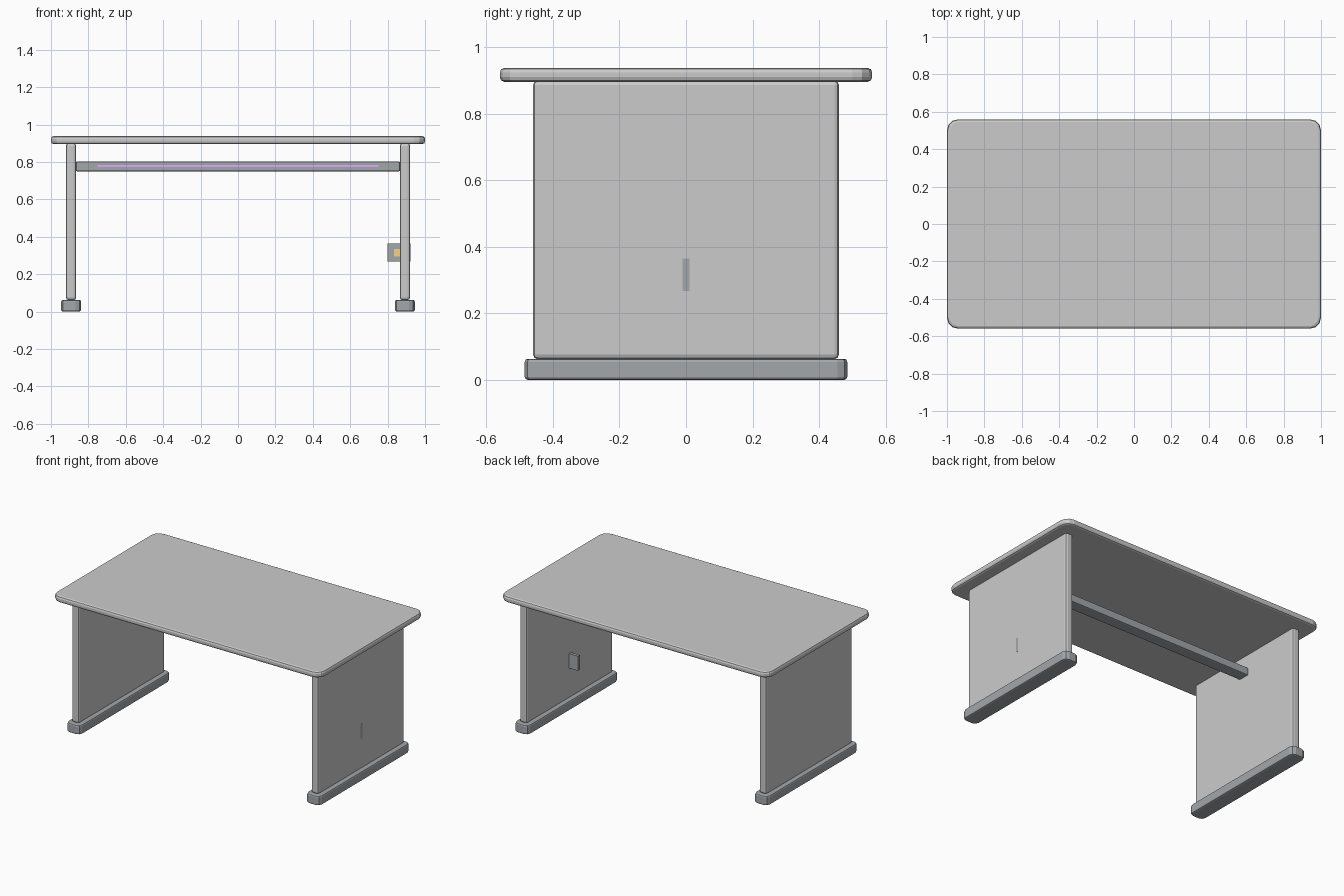
import bpy, bmesh
from mathutils import Vector

if "Cube" in bpy.data.objects:
    bpy.data.objects.remove(bpy.data.objects["Cube"])


def material(name, rgb):
    m = bpy.data.materials.new(name)
    m.diffuse_color = (*rgb, 1)
    m.use_nodes = True
    m.node_tree.nodes["Principled BSDF"].inputs["Base Color"].default_value = m.diffuse_color
    return m


def block(name, lo, hi, mat=None, corner=0.0, corner_seg=3, edge=0.0, edge_seg=2):
    """Box between two corners, with rounded upright corners and softened edges."""
    lo, hi = Vector(lo), Vector(hi)
    bm = bmesh.new()
    bmesh.ops.create_cube(bm, size=1)
    for v in bm.verts:
        v.co = Vector((v.co[i] * (hi[i] - lo[i]) for i in range(3))) + (lo + hi) / 2
    if corner:
        upright = [e for e in bm.edges
                   if abs(e.verts[0].co.z - e.verts[1].co.z) > 1e-5]
        bmesh.ops.bevel(bm, geom=upright, offset=corner, segments=corner_seg,
                        profile=0.5, affect='EDGES')
    if edge:
        soft = [e for e in bm.edges if e.calc_face_angle(0) > 0.8]
        bmesh.ops.bevel(bm, geom=soft, offset=edge, segments=edge_seg,
                        profile=0.5, affect='EDGES')
    bmesh.ops.recalc_face_normals(bm, faces=bm.faces)
    me = bpy.data.meshes.new(name)
    bm.to_mesh(me)
    bm.free()
    ob = bpy.data.objects.new(name, me)
    bpy.context.collection.objects.link(ob)
    if mat:
        me.materials.append(mat)
    return ob


dark = material("dark_metal", (0.37, 0.39, 0.41))
purple = material("purple_light", (0.72, 0.42, 0.95))
orange = material("amber_display", (0.95, 0.65, 0.22))

# Table top
block("table_top", (-1, -0.56, 0.896), (1, 0.56, 0.938),
      corner=0.06, corner_seg=3, edge=0.014)

# Side panels and their feet
for side, cx in (("left", -0.8925), ("right", 0.8925)):
    block(side + "_side_panel", (cx - 0.0275, -0.46, 0.062), (cx + 0.0275, 0.46, 0.9),
          edge=0.014)
    block(side + "_foot", (cx - 0.053, -0.485, 0), (cx + 0.053, 0.485, 0.063), dark,
          corner=0.03, corner_seg=2, edge=0.009)

# Cross rail with light strip on its front
block("cross_rail", (-0.867, -0.04, 0.75), (0.867, 0.04, 0.803), dark, edge=0.008)
block("light_strip", (-0.75, -0.044, 0.773), (0.75, -0.038, 0.783), purple)

# Thin control plate set through the right side panel
block("control_plate", (0.798, -0.01, 0.267), (0.921, 0.01, 0.365), dark)
block("control_display", (0.835, -0.014, 0.296), (0.885, -0.008, 0.336), orange)
